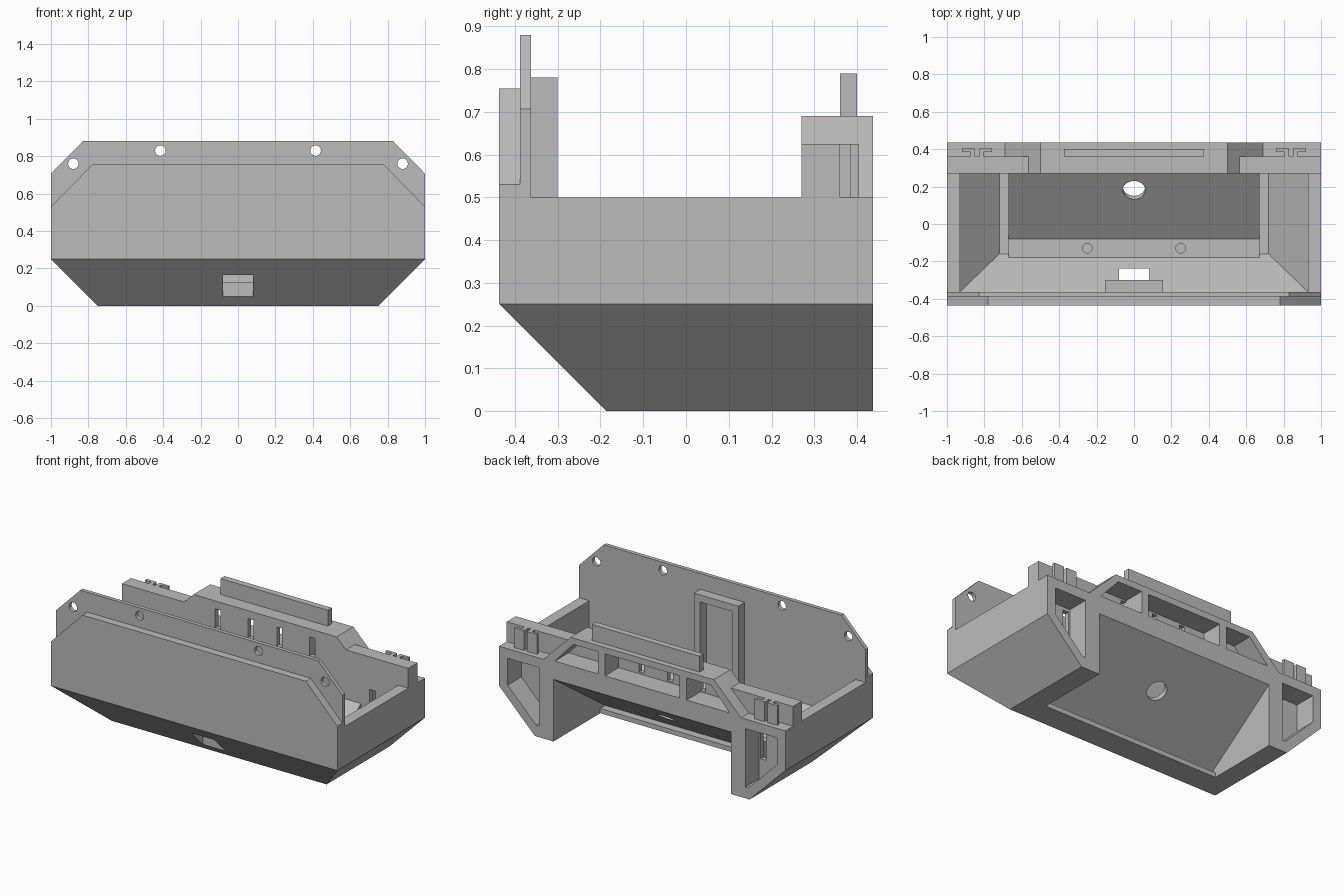
import bpy, bmesh, math
from mathutils import Matrix

if "Cube" in bpy.data.objects:
    bpy.data.objects.remove(bpy.data.objects["Cube"])

grey = bpy.data.materials.new("plain_grey")
grey.use_nodes = True
grey.diffuse_color = (0.5, 0.5, 0.5, 1)
grey.node_tree.nodes["Principled BSDF"].inputs["Base Color"].default_value = (0.5, 0.5, 0.5, 1)


def finish(name, bm):
    bmesh.ops.recalc_face_normals(bm, faces=bm.faces)
    mesh = bpy.data.meshes.new(name)
    bm.to_mesh(mesh)
    bm.free()
    mesh.materials.append(grey)
    obj = bpy.data.objects.new(name, mesh)
    bpy.context.collection.objects.link(obj)
    return obj


def loft(name, rings):
    """Solid through rings of equal point count."""
    bm = bmesh.new()
    loops = [[bm.verts.new(p) for p in ring] for ring in rings]
    bm.faces.new(loops[0])
    bm.faces.new(loops[-1])
    n = len(loops[0])
    for low, high in zip(loops, loops[1:]):
        for i in range(n):
            j = (i + 1) % n
            bm.faces.new((low[i], low[j], high[j], high[i]))
    return finish(name, bm)


def prism(name, axis, lo, hi, profile):
    """Extrude a 2D profile along an axis."""
    place = {"x": lambda a, b, t: (t, a, b),
             "y": lambda a, b, t: (a, t, b),
             "z": lambda a, b, t: (a, b, t)}[axis]
    return loft(name, [[place(a, b, t) for a, b in profile] for t in (lo, hi)])


def box(name, x0, x1, y0, y1, z0, z1):
    return prism(name, "z", z0, z1, [(x0, y0), (x1, y0), (x1, y1), (x0, y1)])


def rod(name, centre, radius, depth, tilt):
    bm = bmesh.new()
    bmesh.ops.create_cone(bm, cap_ends=True, segments=32, radius1=radius,
                          radius2=radius, depth=depth,
                          matrix=Matrix.Translation(centre) @ Matrix.Rotation(tilt, 4, "X"))
    return finish(name, bm)


def both(half):
    """Complete a symmetric profile from its right half."""
    return half + [(-a, b) for a, b in reversed(half)]


def flip(profile, s):
    return [(s * a, b) for a, b in profile]


def cut(obj, cutters):
    for c in cutters:
        mod = obj.modifiers.new("cut", "BOOLEAN")
        mod.operation = "DIFFERENCE"
        mod.solver = "EXACT"
        mod.object = c
    deps = bpy.context.evaluated_depsgraph_get()
    mesh = bpy.data.meshes.new_from_object(obj.evaluated_get(deps))
    obj.modifiers.clear()
    obj.data = mesh


def drop(cutters):
    for c in cutters:
        bpy.data.objects.remove(c)


def ring(w, front, back, z):
    return [(-w, front, z), (w, front, z), (w, back, z), (-w, back, z)]


BACK = 0.437

# Hull shell with chamfered underside
hull = loft("hull", [ring(0.75, -0.187, BACK, 0), ring(1, -BACK, BACK, 0.25),
                     ring(1, -BACK, BACK, 0.5)])
cavity = loft("cavity", [ring(0.72, -0.16, 0.27, 0.05), ring(0.93, -0.363, 0.27, 0.253),
                         ring(0.93, -0.363, 0.27, 0.7)])
tunnel = prism("tunnel", "x", -0.62, 0.62,
               [(-0.03, -0.1), (-0.03, 0.03), (-0.08, 0.03), (0.5, 0.436), (0.5, -0.1)])
window = box("window", -0.08, 0.08, -0.352, -0.237, -0.1, 0.35)
corner_cuts = []
for s in (-1, 1):
    corner_cuts.append(prism("corner_pocket", "y", 0.3, 0.6, flip(
        [(0.72, 0.07), (0.74, 0.07), (0.94, 0.27), (0.94, 0.44), (0.72, 0.44)], s)))
    corner_cuts.append(box("corner_slot", s * 0.75 - 0.02, s * 0.75 + 0.02, 0.2, 0.32, 0.2, 0.42))
cut(hull, [cavity, tunnel, window] + corner_cuts)

# Sloped tunnel housing in the middle of the floor
housing = prism("tunnel_housing", "x", -0.67, 0.67,
                [(-0.18, 0.02), (-0.18, 0.07), (-0.08, 0.07), (0.28, 0.322), (0.28, 0.02)])
holes = [rod("port", (0, 0.19, 0.24), 0.06, 0.3, math.radians(35))]
holes += [rod("screw_hole", (s * 0.25, -0.13, 0.08), 0.026, 0.08, 0) for s in (-1, 1)]
cut(housing, [tunnel] + holes)
cut(hull, holes[1:])
drop([cavity, tunnel, window] + corner_cuts + holes)

# Front wall and the drilled plate behind it
prism("front_wall", "y", -BACK, -0.388,
      both([(1, 0.49), (1, 0.53), (0.78, 0.755)]))
plate = prism("front_plate", "y", -0.388, -0.363,
              both([(1, 0.49), (1, 0.707), (0.83, 0.88)]))
holes = [rod("bolt_hole", (s * x, -0.375, z), 0.028, 0.2, math.pi / 2)
         for s in (-1, 1) for x, z in ((0.88, 0.76), (0.415, 0.83))]
cut(plate, holes)
drop(holes)

# Bracket frame inside the front wall
for s in (-1, 1):
    box("bracket_side", s * 0.133 - 0.022, s * 0.133 + 0.022, -0.37, -0.3, 0.2, 0.78)
box("bracket_top", -0.12, 0.12, -0.37, -0.3, 0.735, 0.78)

# Back wall, hollow frame and their pockets
wall = prism("back_wall", "y", 0.27, 0.36,
             both([(1, 0.49), (1, 0.625), (0.565, 0.625), (0.5, 0.69)]))
frame = prism("back_frame", "y", 0.36, BACK, both([(0.69, 0.5), (0.5, 0.69)]))
pockets = [box("middle_pocket", -0.26, 0.26, 0.3, 0.6, 0.51, 0.65)]
for s in (-1, 1):
    pockets.append(prism("side_pocket", "y", 0.3, 0.6, flip(
        [(0.31, 0.51), (0.31, 0.65), (0.48, 0.65), (0.61, 0.51)], s)))
for x in (-0.33, -0.1, 0.1, 0.33):
    pockets.append(box("slot", x - 0.018, x + 0.018, 0.2, 0.32, 0.52, 0.64))
cut(wall, pockets)
cut(frame, pockets)
drop(pockets)
box("top_rail", -0.375, 0.375, 0.36, 0.4, 0.68, 0.79)

# Hooked clips on the back ledges
hook_outer = [(0.85, 0.35), (0.875, 0.35), (0.875, 0.385), (0.92, 0.385),
              (0.92, 0.403), (0.85, 0.403)]
hook_inner = [(1.69 - a - 0.01, b) for a, b in hook_outer]
for s in (-1, 1):
    prism("clip_outer", "z", 0.48, 0.625, flip(hook_outer, s))
    prism("clip_inner", "z", 0.48, 0.625, flip(hook_inner, s))
